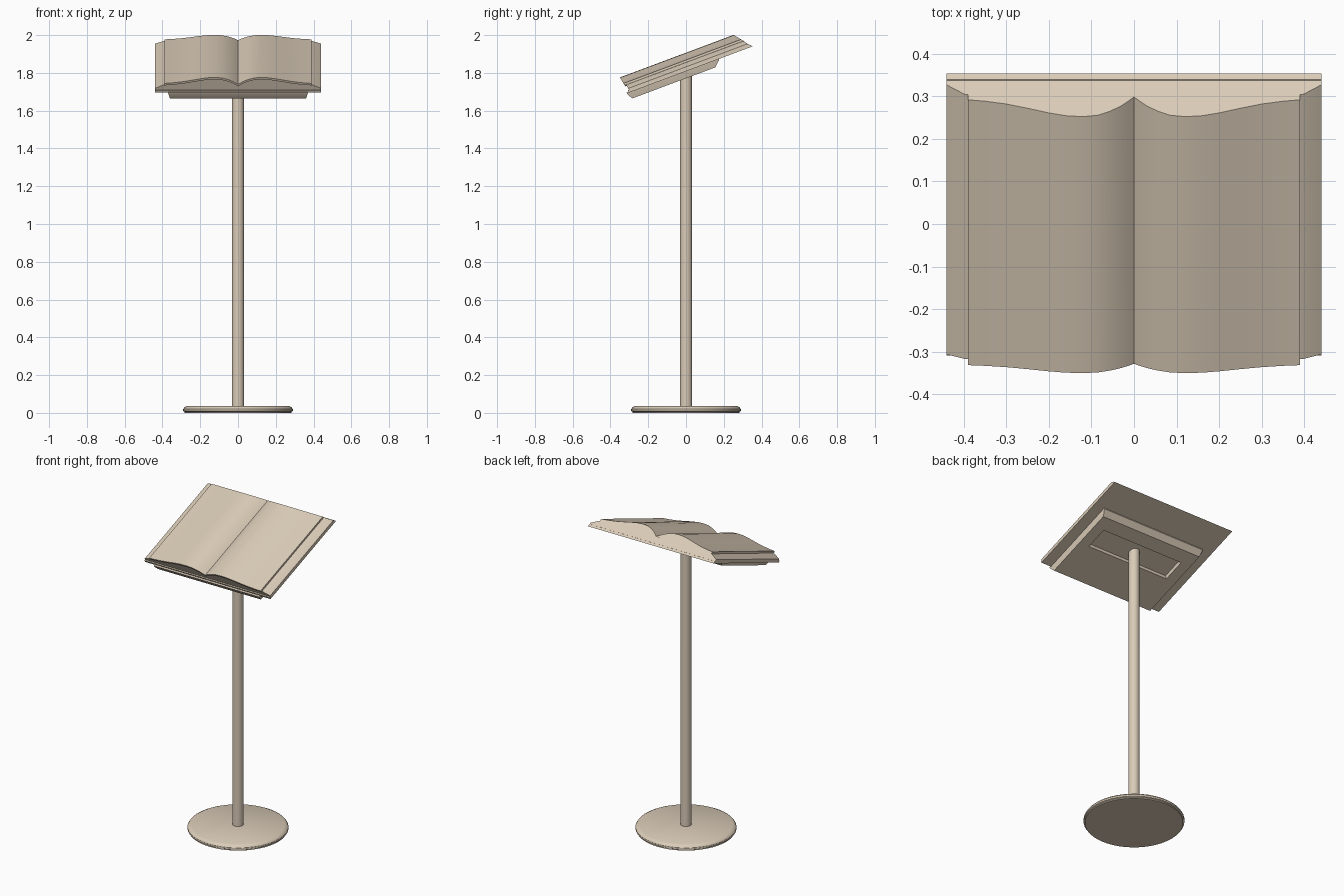
import bpy, bmesh, math
from mathutils import Matrix

if "Cube" in bpy.data.objects:
    bpy.data.objects.remove(bpy.data.objects["Cube"])

mat = bpy.data.materials.new("warm_beige")
mat.diffuse_color = (0.70, 0.60, 0.475, 1)
mat.use_nodes = True
mat.node_tree.nodes["Principled BSDF"].inputs["Base Color"].default_value = mat.diffuse_color

# Sloped frame of the reading surface: x across, y up the slope, z off the slope
TILT = Matrix.Translation((0, 0, 1.8)) @ Matrix.Rotation(math.radians(20.5), 4, 'X')


def loft(name, rings, matrix=Matrix(), angle=30):
    """Bridge a list of equal-length closed rings and cap both ends."""
    bm = bmesh.new()
    loops = [[bm.verts.new(p) for p in r] for r in rings]
    for a, b in zip(loops, loops[1:]):
        for i in range(len(a)):
            j = (i + 1) % len(a)
            bm.faces.new((a[i], a[j], b[j], b[i]))
    bm.faces.new(loops[0])
    bm.faces.new(loops[-1])
    bmesh.ops.recalc_face_normals(bm, faces=bm.faces)
    me = bpy.data.meshes.new(name)
    bm.to_mesh(me)
    bm.free()
    me.transform(matrix)
    me.materials.append(mat)
    ob = bpy.data.objects.new(name, me)
    bpy.context.collection.objects.link(ob)
    bpy.ops.object.select_all(action='DESELECT')
    ob.select_set(True)
    bpy.context.view_layer.objects.active = ob
    bpy.ops.object.shade_smooth_by_angle(angle=math.radians(angle))
    return ob


def circle(r, z, n=48):
    return [(r * math.cos(2 * math.pi * i / n), r * math.sin(2 * math.pi * i / n), z) for i in range(n)]


def rect(hx, y0, y1, z):
    return [(-hx, y0, z), (hx, y0, z), (hx, y1, z), (-hx, y1, z)]


def mirrored(right_half):
    """Closed outline from a right half that runs from x=0 to x=0."""
    return right_half + [(-x, z) for x, z in reversed(right_half) if x > 0]


def book_part(name, outline, inset=0.0):
    """Extrude an outline along the slope between the raked front and head planes."""
    front = [(x, -0.32 - 0.18 * (z - 0.01) + inset, z) for x, z in outline]
    head = [(x, 0.38 - 0.8 * (z - 0.008) - inset * 0.3, z) for x, z in outline]
    return loft(name, [front, head], TILT)


# Round foot and post
loft("base_disc", [circle(0.283, 0), circle(0.283, 0.006), circle(0.29, 0.01),
                   circle(0.29, 0.02), circle(0.284, 0.029), circle(0.27, 0.036)])
loft("post", [circle(0.033, 0.03, 32), circle(0.032, 1.81, 32)])

# Tray under the book, with a shallow recess in its underside
loft("tray", [rect(0.37, -0.332, 0.19, 0.012), rect(0.368, -0.33, 0.188, 0.002),
              rect(0.36, -0.314, 0.155, -0.027),
              rect(0.29, -0.07, 0.07, -0.027), rect(0.285, -0.065, 0.065, -0.008)], TILT)

# Open pages: arched curve from the gutter to the outer edge
curve = [(0, 0.058), (0.012, 0.066), (0.03, 0.077), (0.055, 0.088), (0.085, 0.097),
         (0.12, 0.1), (0.16, 0.098), (0.2, 0.092), (0.25, 0.082), (0.3, 0.073),
         (0.35, 0.067), (0.39, 0.064)]
T = 0.012
under = [(x, z - T) for x, z in curve]
book_part("top_pages", mirrored(curve + under[::-1]))

# Lower page stack with spreading fore-edge
lower = [(x, z + 0.001) for x, z in under[:-1]]
lower += [(0.385, 0.052), (0.398, 0.050), (0.44, 0.030), (0.44, 0.020), (0, 0.020)]
book_part("page_stack", mirrored(lower), inset=0.008)

# Cover board
book_part("cover", mirrored([(0, 0.021), (0.44, 0.021), (0.44, 0.008), (0, 0.008)]))
